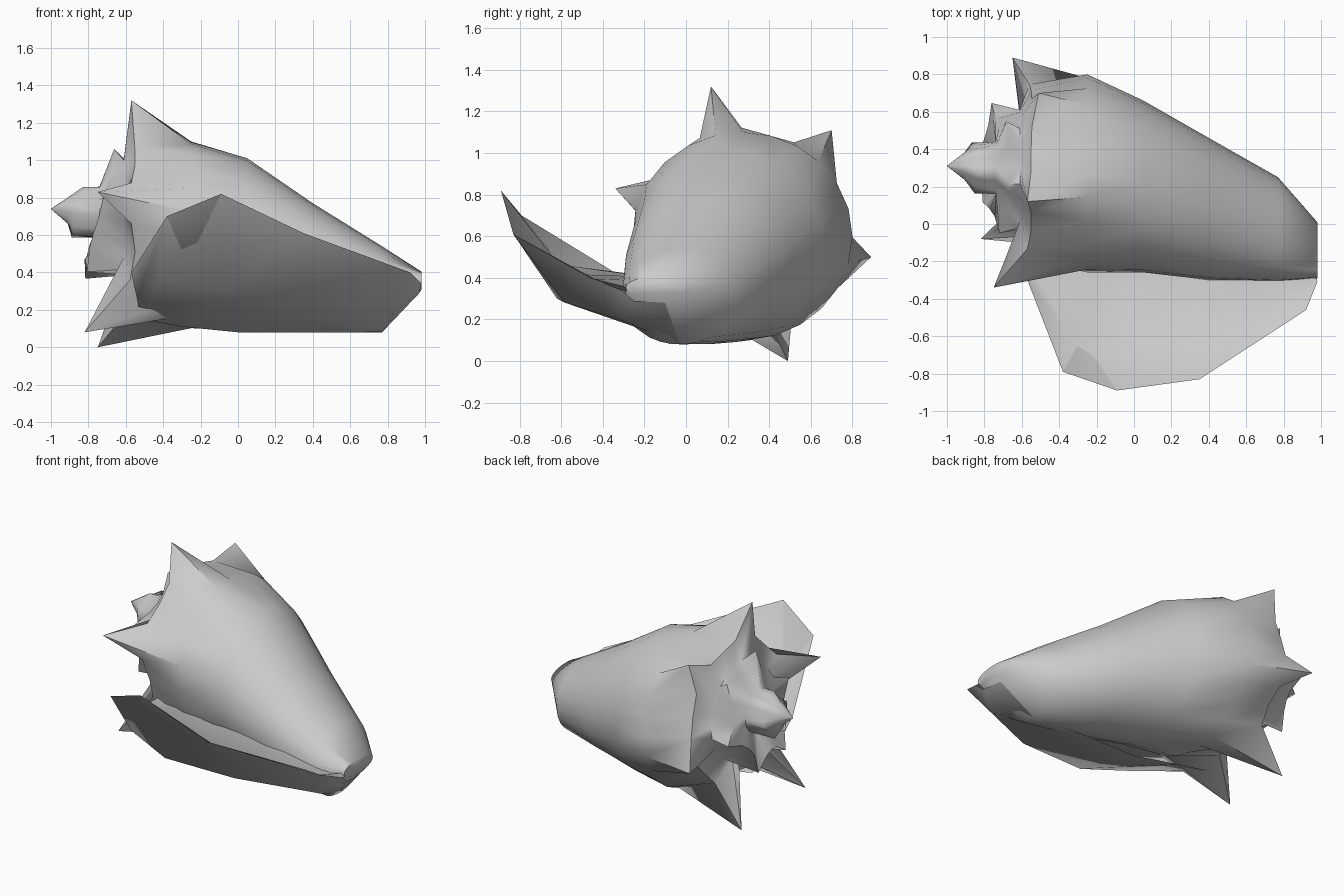
import bpy, bmesh, math
from mathutils import Vector

old = bpy.data.objects.get("Cube")
if old:
    bpy.data.objects.remove(old)

shell = bpy.data.materials.new("shell_grey")
shell.use_nodes = True
grey = (0.6, 0.6, 0.6, 1)
shell.diffuse_color = grey
shell.node_tree.nodes["Principled BSDF"].inputs["Base Color"].default_value = grey


def loft(name, rows, closed=True, cap_first=False, cap_last=False, sharp=70):
    """Skin a list of equally long point rows into one smooth object."""
    bm = bmesh.new()
    grid = [[bm.verts.new(p) for p in row] for row in rows]
    n = len(rows[0])
    for a, b in zip(grid, grid[1:]):
        for i in range(n if closed else n - 1):
            j = (i + 1) % n
            bm.faces.new((a[i], a[j], b[j], b[i]))
    if cap_first:
        bm.faces.new(grid[0])
    if cap_last:
        bm.faces.new(grid[-1])
    bmesh.ops.remove_doubles(bm, verts=bm.verts, dist=0.0005)
    bmesh.ops.recalc_face_normals(bm, faces=bm.faces)
    mesh = bpy.data.meshes.new(name)
    bm.to_mesh(mesh)
    bm.free()
    mesh.materials.append(shell)
    obj = bpy.data.objects.new(name, mesh)
    bpy.context.collection.objects.link(obj)
    bpy.ops.object.select_all(action="DESELECT")
    obj.select_set(True)
    bpy.context.view_layer.objects.active = obj
    bpy.ops.object.shade_smooth_by_angle(angle=math.radians(sharp))
    return obj


# Shoulder spikes set the angles used by every ring
STEPS = 4
spikes = [Vector(p) for p in (
    (-.57, .12, 1.32), (-.51, .7, 1.11), (-.65, .89, .5),
    (-.75, .49, 0), (-.82, -.08, .08), (-.75, -.34, .83))]
hub = Vector((-.55, .28, .67))
turns = [math.atan2(s.z - hub.z, s.y - hub.y) for s in spikes]
for i in range(1, len(turns)):
    while turns[i] > turns[i - 1]:
        turns[i] -= math.tau
turns.append(turns[0] - math.tau)
angles = [a + (b - a) * k / STEPS
          for a, b in zip(turns, turns[1:]) for k in range(STEPS)]


def ring(x, y, z, ry, rz):
    return [Vector((x, y + ry * math.cos(a), z + rz * math.sin(a))) for a in angles]


def spiked_ring(x, y, z, valley, peak, lean):
    """Star ring whose points lie above the shoulder spikes."""
    row = []
    for i, a in enumerate(angles):
        r = (peak, valley * 1.08, valley, valley * 1.08)[i % STEPS]
        row.append(Vector((x + lean * math.sin(a), y + r * math.cos(a), z + r * math.sin(a))))
    return row


# Body whorl, from spiked shoulder to the narrow canal
shoulder = ring(hub.x, hub.y, hub.z, .45, .43)
for i, s in enumerate(spikes):
    k = i * STEPS
    shoulder[k] = s
    for side in (k - 1, (k + 1) % len(angles)):
        shoulder[side] = shoulder[side].lerp(s, .1)
body = [shoulder] + [ring(*s) for s in (
    (-.25, .27, .6, .53, .5), (.05, .2, .55, .46, .46),
    (.4, .08, .425, .38, .345), (.77, -.03, .31, .28, .23),
    (.98, -.14, .355, .15, .05))]
loft("body_whorl", body, cap_last=True)

# Stepped spire with two smaller rows of points
spire = [shoulder,
         ring(-.61, .29, .69, .32, .32),
         spiked_ring(-.74, .3, .71, .24, .36, .08),
         ring(-.74, .3, .72, .14, .14),
         spiked_ring(-.86, .3, .72, .11, .14, .03),
         ring(-.91, .31, .73, .07, .07),
         ring(-1, .31, .74, .001, .001)]
loft("spire", spire, cap_last=True)

# Flared lip: outer skin, rim and inner skin
outer_root = [(-.52, .05, .15), (-.3, .05, .11), (0, 0, .08),
              (.4, 0, .08), (.77, -.03, .08), (.96, -.1, .28)]
outer_belly = [(-.54, -.2, .26), (-.42, -.52, .36), (-.1, -.62, .3),
               (.38, -.58, .28), (.84, -.32, .2), (.97, -.25, .29)]
rim = [(-.57, -.3, .4), (-.38, -.79, .7), (-.09, -.89, .82),
       (.35, -.83, .61), (.92, -.46, .4), (.98, -.31, .34)]
inner_belly = [(-.53, -.24, .38), (-.36, -.58, .46), (-.06, -.62, .42),
               (.36, -.56, .4), (.83, -.34, .34), (.975, -.22, .34)]
inner_root = [(-.5, .05, .4), (-.3, .05, .38), (0, 0, .38),
              (.4, 0, .4), (.77, -.03, .38), (.97, -.05, .37)]
loft("flared_lip", [outer_root, outer_belly, rim, inner_belly, inner_root], closed=False)
